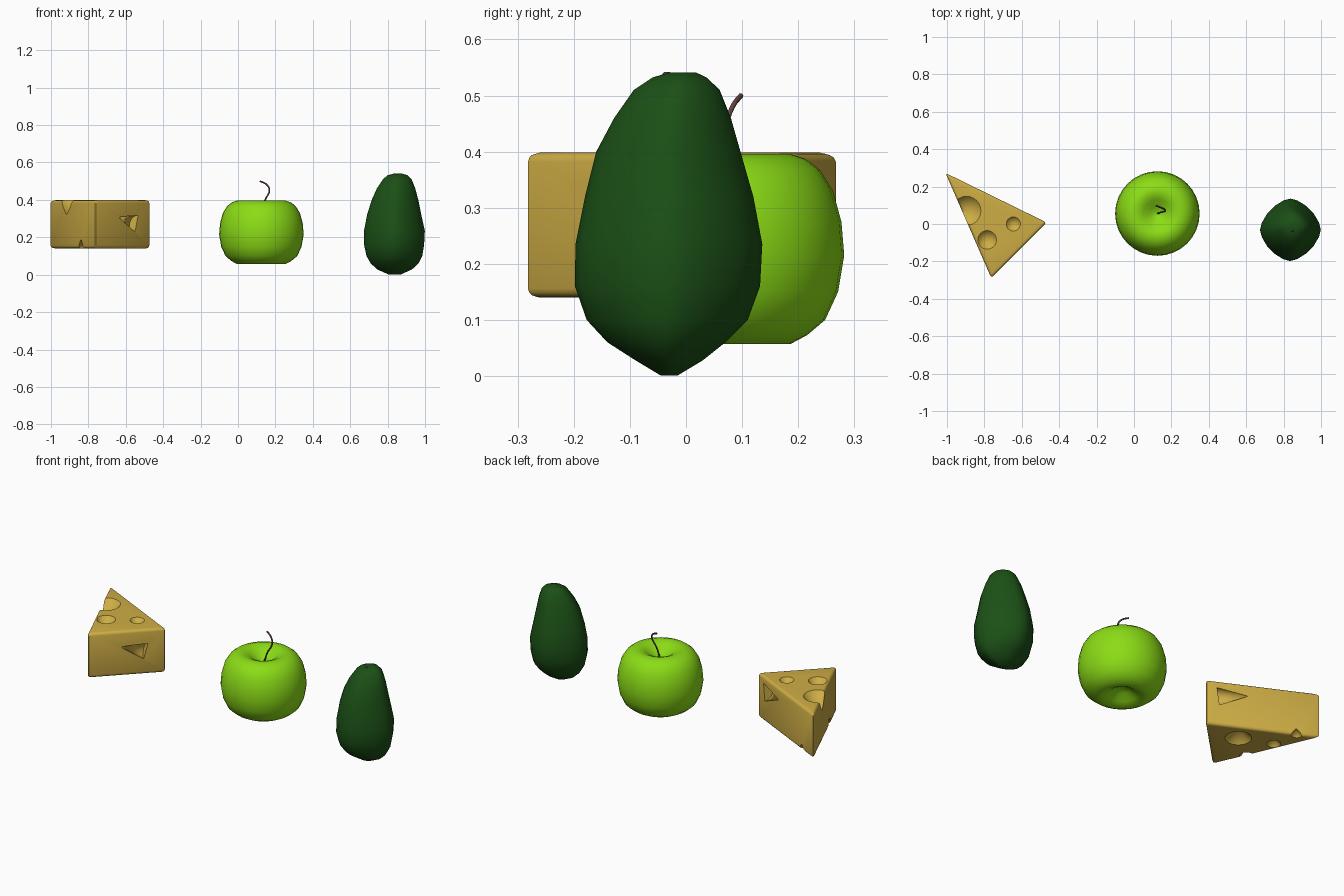
import bpy, bmesh, math
from mathutils import Matrix, Vector

if "Cube" in bpy.data.objects:
    bpy.data.objects.remove(bpy.data.objects["Cube"])


def material(name, rgb):
    m = bpy.data.materials.new(name)
    m.diffuse_color = (*rgb, 1)
    m.use_nodes = True
    m.node_tree.nodes["Principled BSDF"].inputs["Base Color"].default_value = m.diffuse_color
    return m


YELLOW = material("cheese_yellow", (0.62, 0.42, 0.06))
LIME = material("apple_green", (0.26, 0.72, 0.008))
DARK = material("avocado_green", (0.011, 0.08, 0.008))
BROWN = material("stem_brown", (0.14, 0.06, 0.055))


def finish(name, bm, mat=None, angle=None):
    """Turn a bmesh into a named object."""
    bmesh.ops.recalc_face_normals(bm, faces=bm.faces)
    me = bpy.data.meshes.new(name)
    bm.to_mesh(me)
    bm.free()
    ob = bpy.data.objects.new(name, me)
    bpy.context.collection.objects.link(ob)
    if mat:
        me.materials.append(mat)
    if angle:
        smooth(ob, angle)
    return ob


def smooth(ob, angle):
    bpy.ops.object.select_all(action='DESELECT')
    bpy.context.view_layer.objects.active = ob
    ob.select_set(True)
    bpy.ops.object.shade_smooth_by_angle(angle=math.radians(angle))


def loft(name, rings, mat, angle):
    """Skin closed rings of points and cap both ends."""
    bm = bmesh.new()
    loops = [[bm.verts.new(p) for p in ring] for ring in rings]
    n = len(loops[0])
    for a, b in zip(loops, loops[1:]):
        for i in range(n):
            j = (i + 1) % n
            bm.faces.new((a[i], a[j], b[j], b[i]))
    bm.faces.new(loops[0][::-1])
    bm.faces.new(loops[-1])
    return finish(name, bm, mat, angle)


def ring(cx, cy, z, rx, ry, n, power=1.0):
    pts = []
    for i in range(n):
        c, s = math.cos(math.tau * i / n), math.sin(math.tau * i / n)
        pts.append((cx + rx * math.copysign(abs(c) ** power, c),
                    cy + ry * math.copysign(abs(s) ** power, s), z))
    return pts


def tube(name, pts, radius, mat):
    cu = bpy.data.curves.new(name, 'CURVE')
    cu.dimensions = '3D'
    cu.bevel_depth = radius
    cu.bevel_resolution = 2
    cu.use_fill_caps = True
    cu.resolution_u = 5
    sp = cu.splines.new('BEZIER')
    sp.bezier_points.add(len(pts) - 1)
    for bp, p in zip(sp.bezier_points, pts):
        bp.co = p
        bp.handle_left_type = bp.handle_right_type = 'AUTO'
    cu.materials.append(mat)
    ob = bpy.data.objects.new(name, cu)
    bpy.context.collection.objects.link(ob)
    return ob


# Cheese: rounded triangular wedge
bm = bmesh.new()
corners = [(-1.008, 0.273), (-0.763, -0.289), (-0.467, 0.008)]
face = bm.faces.new([bm.verts.new((x, y, 0.14)) for x, y in corners])
ext = bmesh.ops.extrude_face_region(bm, geom=[face])
bmesh.ops.translate(bm, vec=(0, 0, 0.258),
                    verts=[v for v in ext['geom'] if isinstance(v, bmesh.types.BMVert)])
bmesh.ops.bevel(bm, geom=bm.edges[:], offset=0.016, segments=3,
                profile=0.5, affect='EDGES')
cheese = finish("cheese_wedge", bm, YELLOW)

# Cheese holes: cones given as base centre, apex, radius
top, low = 0.398, 0.14
left_n, right_n = Vector((-0.915, -0.403, 0)), Vector((0.71, -0.70, 0))
small_l, small_r = Vector((-0.97, 0.197, 0.235)), Vector((-0.505, -0.02, 0.28))
holes = [
    ((-0.90, 0.07, top), (-0.905, 0.07, 0.305), 0.078),
    ((-0.785, -0.085, top), (-0.785, -0.085, 0.335), 0.05),
    ((-0.645, 0.0, top), (-0.645, 0.0, 0.35), 0.038),
    ((-0.69, 0.0, low), (-0.69, 0.0, 0.215), 0.068),
    ((-0.865, 0.07, low), (-0.865, 0.07, 0.185), 0.036),
    ((-0.835, -0.11, low), (-0.83, -0.11, 0.2), 0.036),
    ((-0.895, 0.214, low), (-0.895, 0.21, 0.18), 0.03),
    (small_l, small_l - left_n * 0.035, 0.027),
    (small_r, small_r - right_n * 0.035, 0.027),
    ((-0.553, -0.069, 0.275), (-0.648, -0.166, 0.31), 0.043),
    ((-0.535, 0.04, 0.31), (-0.67, 0.105, 0.33), 0.047),
]
bm = bmesh.new()
for base, apex, r in holes:
    base, apex = Vector(base), Vector(apex)
    base = apex + (base - apex) * 1.06
    axis = apex - base
    mat = Matrix.Translation((base + apex) / 2) @ axis.to_track_quat('Z', 'Y').to_matrix().to_4x4()
    bmesh.ops.create_cone(bm, cap_ends=True, segments=24, radius1=r * 1.06,
                          radius2=0, depth=axis.length, matrix=mat)
bmesh.ops.remove_doubles(bm, verts=bm.verts, dist=1e-5)
cutter = finish("hole_cutter", bm)
cutter.hide_render = True
mod = cheese.modifiers.new("holes", 'BOOLEAN')
mod.operation = 'DIFFERENCE'
mod.solver = 'EXACT'
mod.object = cutter
bpy.context.view_layer.objects.active = cheese
bpy.ops.object.modifier_apply(modifier=mod.name)
bpy.data.objects.remove(cutter)
smooth(cheese, 35)

# Apple: turned profile with a dimple at each end
profile = [(0.004, 0.105), (0.04, 0.095), (0.075, 0.07), (0.105, 0.057), (0.13, 0.057),
           (0.16, 0.073), (0.192, 0.10), (0.215, 0.15), (0.226, 0.215),
           (0.221, 0.275), (0.206, 0.33), (0.183, 0.367), (0.157, 0.387),
           (0.13, 0.396), (0.105, 0.395), (0.075, 0.382), (0.04, 0.355), (0.004, 0.338)]
loft("apple", [ring(0.125, 0.056, z, r, r, 32) for r, z in profile], LIME, 60)
tube("apple_stem", [(0.125, 0.056, 0.33), (0.145, 0.063, 0.4), (0.168, 0.072, 0.45),
                    (0.155, 0.083, 0.48), (0.118, 0.098, 0.5)], 0.0045, BROWN)

# Avocado: rounded-diamond sections as z, x range, y range
sections = [
    (0.001, 0.805, 0.87, -0.045, -0.015), (0.028, 0.745, 0.93, -0.09, 0.03),
    (0.06, 0.71, 0.965, -0.14, 0.07), (0.10, 0.687, 0.985, -0.177, 0.11),
    (0.16, 0.674, 0.995, -0.198, 0.132), (0.235, 0.674, 0.999, -0.197, 0.136),
    (0.32, 0.69, 0.98, -0.18, 0.12), (0.40, 0.715, 0.964, -0.16, 0.097),
    (0.46, 0.742, 0.948, -0.128, 0.08), (0.51, 0.775, 0.928, -0.093, 0.06),
    (0.532, 0.80, 0.905, -0.06, 0.037), (0.541, 0.835, 0.875, -0.03, 0.018)]
loft("avocado", [ring((a + b) / 2, (c + d) / 2, z, (b - a) / 2, (d - c) / 2, 20, 1.25)
                 for z, a, b, c, d in sections], DARK, 60)

# Avocado stem stub
loft("avocado_stem", [ring(0.85, -0.034, z, r, r, 8)
                      for z, r in [(0.515, 0.009), (0.537, 0.009), (0.542, 0.005)]], BROWN, 50)
